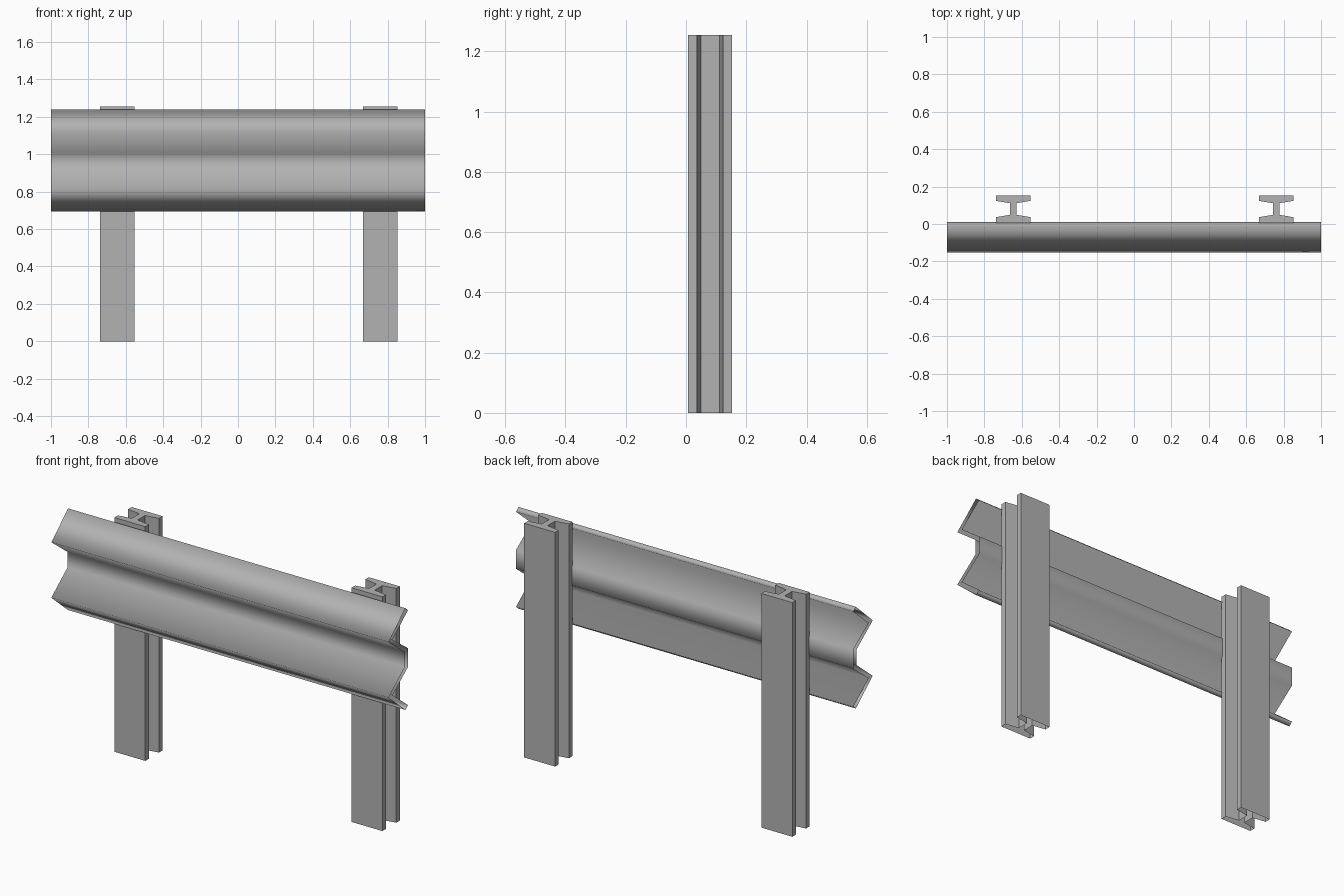
import bpy

if "Cube" in bpy.data.objects:
    bpy.data.objects.remove(bpy.data.objects["Cube"])

steel = bpy.data.materials.new("steel")
steel.diffuse_color = (0.45, 0.45, 0.45, 1)
steel.use_nodes = True
steel.node_tree.nodes["Principled BSDF"].inputs["Base Color"].default_value = steel.diffuse_color


def make_object(name, verts, faces, smooth=False):
    mesh = bpy.data.meshes.new(name)
    mesh.from_pydata(verts, [], faces)
    mesh.materials.append(steel)
    for poly in mesh.polygons:
        poly.use_smooth = smooth
    obj = bpy.data.objects.new(name, mesh)
    bpy.context.collection.objects.link(obj)
    return obj


# W-shaped rail: front and back skins joined by narrow lips, open at both ends
front = [(-0.010, 1.24), (-0.153, 1.113), (-0.014, 1.008),
         (-0.014, 0.927), (-0.153, 0.816), (-0.010, 0.695)]
back = [(0.011, 1.222), (-0.120, 1.113), (0.011, 1.018),
        (0.011, 0.917), (-0.120, 0.816), (0.011, 0.713)]
loop = front + back[::-1]
n = len(loop)
verts = [(x, y, z) for x in (-1, 1) for y, z in loop]
faces = [(i, (i + 1) % n, (i + 1) % n + n, i + n) for i in range(n)]
make_object("rail", verts, faces, smooth=True)


# I-beam post with tapered flanges, extruded upwards, open underneath
def make_post(name, cx):
    hw, web = 0.0915, 0.017           # half flange width, half web width
    mid, outer, tip, root = 0.080, 0.0735, 0.0435, 0.031
    right = [(hw, -outer), (hw, -tip), (web, -root),
             (web, root), (hw, tip), (hw, outer)]
    section = right + [(-x, y) for x, y in right[::-1]]
    m = len(section)
    v = [(cx + x, mid + y, z) for z in (0, 1.255) for x, y in section]
    f = [(i, (i + 1) % m, (i + 1) % m + m, i + m) for i in range(m)]
    # Top cap: two flanges and the web between them
    for part in ((0, 1, 2, 9, 10, 11), (2, 3, 8, 9), (3, 4, 5, 6, 7, 8)):
        f.append(tuple(i + m for i in part))
    make_object(name, v, f)


make_post("left_post", -0.646)
make_post("right_post", 0.760)
